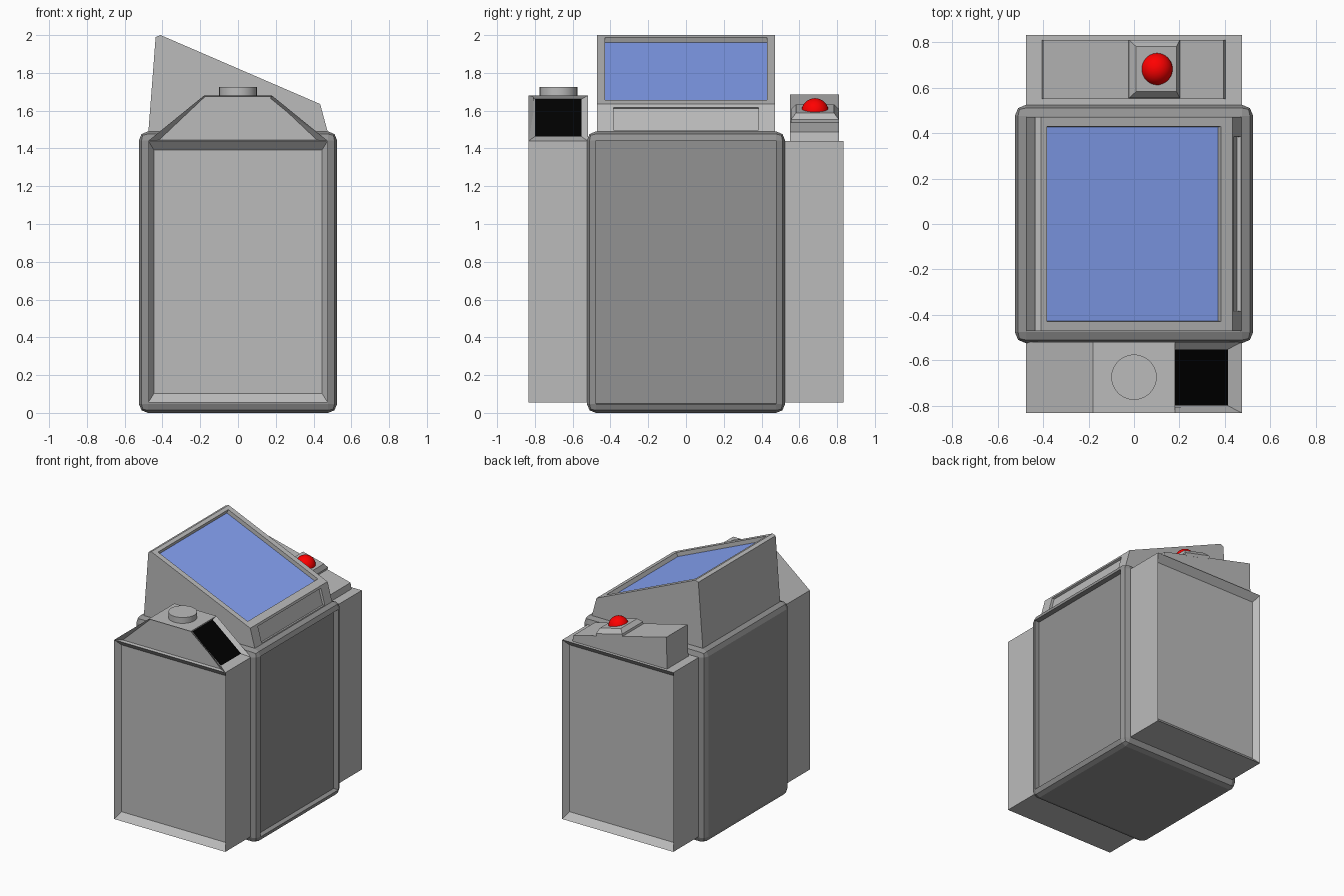
import bpy, bmesh
from math import atan2
from mathutils import Vector, Matrix

if "Cube" in bpy.data.objects:
    bpy.data.objects.remove(bpy.data.objects["Cube"])


def material(name, color):
    m = bpy.data.materials.new(name)
    m.diffuse_color = color
    m.use_nodes = True
    m.node_tree.nodes["Principled BSDF"].inputs["Base Color"].default_value = m.diffuse_color
    return m


GREY = material("mid_grey", (0.5, 0.5, 0.5, 1))
DARK = material("dark_grey", (0.29, 0.29, 0.29, 1))
BLUE = material("screen_blue", (0.24, 0.37, 0.92, 1))
BLACK = material("opening_black", (0.0, 0.0, 0.0, 1))
RED = material("button_red", (1.0, 0.0, 0.0, 1))


def finish(bm, name, mat=GREY):
    me = bpy.data.meshes.new(name)
    bm.to_mesh(me)
    bm.free()
    me.materials.append(mat)
    ob = bpy.data.objects.new(name, me)
    bpy.context.collection.objects.link(ob)
    return ob


def prism(profile, y0, y1):
    """Extrude an xz profile from y0 to y1."""
    bm = bmesh.new()
    f = bm.faces.new([bm.verts.new((x, y0, z)) for x, z in profile])
    ext = bmesh.ops.extrude_face_region(bm, geom=[f])["geom"]
    verts = [v for v in ext if isinstance(v, bmesh.types.BMVert)]
    bmesh.ops.translate(bm, verts=verts, vec=(0, y1 - y0, 0))
    bmesh.ops.recalc_face_normals(bm, faces=bm.faces[:])
    return bm


def box(x0, x1, y0, y1, z0, z1):
    return prism([(x0, z0), (x1, z0), (x1, z1), (x0, z1)], y0, y1)


def pick(bm, direction):
    """Largest face pointing along a direction."""
    bm.normal_update()
    d = Vector(direction).normalized()
    return max(bm.faces, key=lambda f: (round(f.normal.dot(d), 2), f.calc_area()))


def sink(bm, face, rim, push):
    """Inset a face and push it in by a depth or along a vector."""
    vec = push if isinstance(push, Vector) else face.normal * -push
    bmesh.ops.inset_individual(bm, faces=[face], thickness=rim, use_even_offset=True)
    bmesh.ops.translate(bm, verts=face.verts[:], vec=vec)
    return face


def scale_z(face, factor):
    mid = face.calc_center_bounds().z
    for v in face.verts:
        v.co.z = mid + (v.co.z - mid) * factor


def cover(bm, face, offset=0.002):
    """Coloured panel lying just over the floor of a recess."""
    bm.normal_update()
    n = face.normal * offset
    out = bmesh.new()
    out.faces.new([out.verts.new(v.co + n) for v in face.verts])
    return out


# main body: bevelled box with a sunken right side
bm = box(-0.525, 0.525, -0.525, 0.525, 0, 1.49)
bmesh.ops.bevel(bm, geom=bm.edges[:], offset=0.048, segments=2, profile=0.5, affect='EDGES')
sink(bm, pick(bm, (1, 0, 0)), 0.001, 0.04)
finish(bm, "main_body", DARK)

# side tanks, front and back, with sunken outer faces
for name, s in (("front_tank", -1), ("back_tank", 1)):
    y0, y1 = sorted((s * 0.5, s * 0.833))
    bm = box(-0.475, 0.475, y0, y1, 0.055, 1.44)
    scale_z(sink(bm, pick(bm, (0, s, 0)), 0.03, 0.045), 0.973)
    finish(bm, name)

# console: rimmed, sunken sloping screen and a shallow slot panel
bm = prism([(-0.475, 1.48), (0.477, 1.48), (0.435, 1.635), (-0.41, 2.0), (-0.436, 1.99)],
           -0.472, 0.472)
top = pick(bm, (0.4, 0, 0.92))
sink(bm, top, 0.043, Vector((-0.92, 0, 0.397)) * 0.014)
bm.normal_update()
screen = sink(bm, top, 0.001, 0.033)
panel = cover(bm, screen)
slot = sink(bm, pick(bm, (0.96, 0, 0.26)), 0.018, 0)
for v in slot.verts:
    v.co.y *= 0.385 / 0.454
sink(bm, slot, 0.001, 0.018)
finish(bm, "console")
finish(panel, "screen", BLUE)

# front hopper with a dark opening in its right slope
bm = prism([(-0.475, 1.44), (0.475, 1.44), (0.18, 1.68), (-0.18, 1.68)], -0.833, -0.52)
scale_z(sink(bm, pick(bm, (0, -1, 0)), 0.02, 0.025), 1.16)
hole = sink(bm, pick(bm, (0.63, 0, 0.78)), 0.033, Vector((-0.037, 0, 0.002)))
panel = cover(bm, hole)
finish(bm, "hopper")
finish(panel, "hopper_opening", BLACK)

# hopper cap
bm = bmesh.new()
bmesh.ops.create_cone(bm, cap_ends=True, segments=32, radius1=0.1, radius2=0.1, depth=0.065,
                      matrix=Matrix.Translation((0, -0.675, 1.6925)))
cap = finish(bm, "hopper_cap")

# back wedge sloping down to the right
bm = prism([(-0.405, 1.43), (0.405, 1.43), (0.395, 1.487), (-0.4, 1.685)], 0.55, 0.81)
finish(bm, "back_wedge")

# button plinth: tapered slab lying on the wedge slope
bm = bmesh.new()
tilt = Matrix.Translation((0.086, 0.683, 1.5625)) @ Matrix.Rotation(atan2(0.2, 0.8), 4, 'Y')
bmesh.ops.create_cube(bm, size=1)
for v in bm.verts:
    high = v.co.z > 0
    k = (0.185, 0.2) if high else (0.23, 0.255)
    v.co = tilt @ Vector((v.co.x * k[0], v.co.y * k[1], 0.05 if high else 0.018))
# straight skirt under the taper
low = pick(bm, (-0.24, 0, -0.97))
skirt = bmesh.ops.extrude_discrete_faces(bm, faces=[low])["faces"][0]
bmesh.ops.translate(bm, verts=skirt.verts[:], vec=(-0.006, 0, -0.024))
finish(bm, "button_plinth")

# red button
bm = bmesh.new()
bmesh.ops.create_uvsphere(bm, u_segments=32, v_segments=16, radius=0.072,
                          matrix=Matrix.Translation((0.098, 0.683, 1.594)))
button = finish(bm, "button", RED)

# smooth the round parts
for ob in (cap, button):
    bpy.ops.object.select_all(action='DESELECT')
    ob.select_set(True)
    bpy.context.view_layer.objects.active = ob
    bpy.ops.object.shade_smooth_by_angle()
